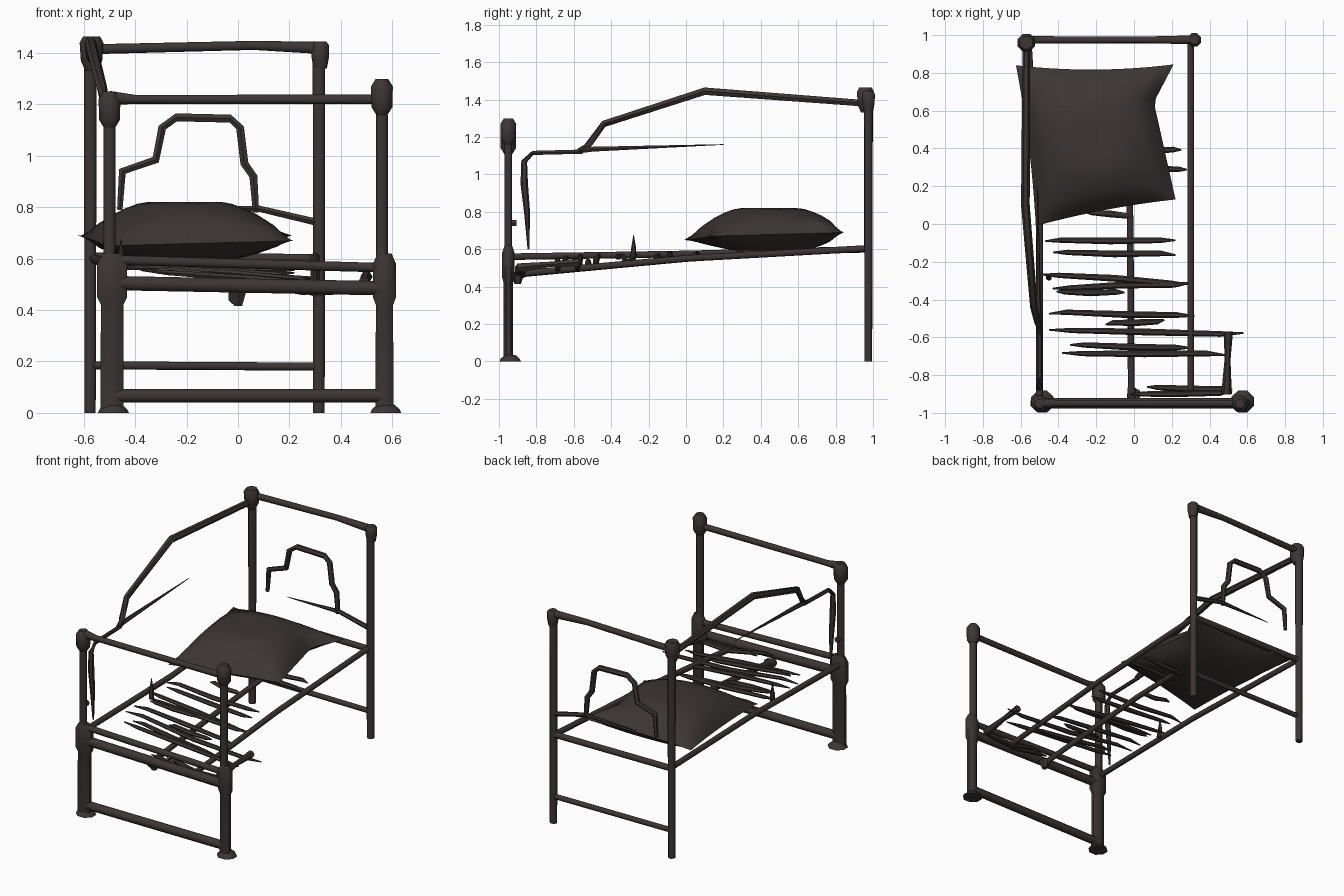
import bpy, bmesh, math, random
from mathutils import Vector

random.seed(4)
old = bpy.data.objects.get("Cube")
if old:
    bpy.data.objects.remove(old, do_unlink=True)

COLOUR = (0.045, 0.036, 0.035, 1)
iron = bpy.data.materials.new("dark_iron")
iron.use_nodes = True
iron.diffuse_color = COLOUR
bsdf = next(n for n in iron.node_tree.nodes if n.type == 'BSDF_PRINCIPLED')
bsdf.inputs["Base Color"].default_value = COLOUR


def finish(name, bm, angle=50):
    bmesh.ops.recalc_face_normals(bm, faces=bm.faces)
    mesh = bpy.data.meshes.new(name)
    bm.to_mesh(mesh)
    bm.free()
    mesh.materials.append(iron)
    ob = bpy.data.objects.new(name, mesh)
    bpy.context.collection.objects.link(ob)
    bpy.context.view_layer.objects.active = ob
    bpy.ops.object.select_all(action='DESELECT')
    ob.select_set(True)
    bpy.ops.object.shade_smooth_by_angle(angle=math.radians(angle))
    return ob


def tube(name, pts, radii, sides=8, wide=1.0):
    """Capped tube along a path; one radius, or one for each point."""
    pts = [Vector(p) for p in pts]
    if not isinstance(radii, (list, tuple)):
        radii = [radii] * len(pts)
    bm = bmesh.new()
    rings = []
    for i, (p, r) in enumerate(zip(pts, radii)):
        t = (pts[min(i + 1, len(pts) - 1)] - pts[max(i - 1, 0)]).normalized()
        ref = Vector((0, 1, 0)) if abs(t.y) < 0.8 else Vector((1, 0, 0))
        a = t.cross(ref).normalized()
        b = t.cross(a).normalized()
        angles = [2 * math.pi * (k + 0.5) / sides for k in range(sides)]
        rings.append([bm.verts.new(p + a * r * wide * math.cos(g) + b * r * math.sin(g))
                      for g in angles])
    for r0, r1 in zip(rings, rings[1:]):
        for k in range(sides):
            j = (k + 1) % sides
            bm.faces.new((r0[k], r0[j], r1[j], r1[k]))
    bm.faces.new(rings[0])
    bm.faces.new(rings[-1])
    return finish(name, bm)


def upright(name, x, y, profile, wide=1.0):
    """Post from (height, radius) pairs."""
    tube(name, [(x, y, z) for z, r in profile], [r for z, r in profile], 8, wide)


def lerp(a, b, t):
    return a + (b - a) * t


# Foot end: posts with flanged feet, collars and finials
FY, HY = -0.95, 0.975
for name, x, top, wide, lower in (("right", -0.5, 1.25, 1.15, 1.75),
                                  ("left", 0.56, 1.30, 1.15, 1.35)):
    upright("foot_post_upper_" + name, x, FY,
            [(0.55, 0.022), (top - 0.14, 0.022)], wide)
    upright("foot_finial_" + name, x, FY,
            [(top - 0.14, 0.024), (top - 0.11, 0.044), (top - 0.03, 0.046), (top, 0.026)])
    upright("foot_post_lower_" + name, x + 0.01, FY,
            [(0, 0.028), (0.42, 0.027), (0.45, 0.036), (0.58, 0.036), (0.62, 0.022)], lower)
    upright("foot_flange_" + name, x + 0.015, FY + 0.01,
            [(0, 0.062), (0.015, 0.055), (0.035, 0.03)], 1.05)

tube("foot_top_rail", [(-0.5, FY, 1.225), (-0.4, FY, 1.22), (0.56, FY, 1.22)],
     [0.03, 0.019, 0.02])
tube("foot_middle_rail", [(-0.48, FY, 0.505), (0.56, FY, 0.485)], 0.03)
tube("foot_upper_middle_rail", [(-0.48, FY, 0.595), (0.56, FY, 0.565)], 0.02)
tube("foot_bottom_rail", [(-0.48, FY, 0.067), (0.56, FY, 0.067)], 0.028)

# Head end
upright("head_post_right", -0.575, HY, [(0, 0.022), (1.38, 0.026)], 1.05)
upright("head_finial_right", -0.57, HY - 0.015,
        [(1.33, 0.026), (1.37, 0.045), (1.44, 0.05), (1.465, 0.036)])
upright("head_post_left", 0.315, HY, [(0, 0.022), (1.40, 0.024)], 1.1)
upright("head_finial_left", 0.32, HY, [(1.34, 0.028), (1.38, 0.036), (1.43, 0.038), (1.445, 0.025)])
tube("head_top_rail", [(-0.57, HY, 1.415), (0.06, HY, 1.43), (0.33, HY, 1.42)],
     [0.021, 0.019, 0.026])
tube("head_middle_rail", [(-0.57, HY, 0.605), (0.31, HY, 0.6)], 0.02)
tube("head_bottom_rail", [(-0.57, HY, 0.185), (0.31, HY, 0.18)], 0.017)

# Bent bars between the head posts
arch = [(-0.46, 0.79), (-0.45, 0.94), (-0.32, 0.985), (-0.295, 1.11), (-0.24, 1.15),
        (-0.03, 1.145), (0.008, 1.11), (0.025, 0.97), (0.06, 0.92), (0.07, 0.78)]
tube("head_bent_bar", [(x, HY, z) for x, z in arch], [0.012] + [0.018] * 8 + [0.014], 6)
tube("head_broken_bar", [(-0.31, HY, 0.79), (0.08, HY, 0.795), (0.315, HY, 0.74)],
     [0.002, 0.014, 0.016], 6)

# Broken and bent upper side bar
tube("upper_side_bar",
     [(-0.57, 0.96, 1.38), (-0.575, 0.1, 1.445), (-0.53, -0.44, 1.27),
      (-0.51, -0.52, 1.16), (-0.5, -0.57, 1.125)],
     [0.02, 0.023, 0.02, 0.018, 0.018], 6)
tube("upper_side_splinter", [(-0.51, 0.2, 1.16), (-0.505, -0.5, 1.135), (-0.5, -0.6, 1.12)],
     [0.002, 0.015, 0.012], 6)
tube("drooping_bar",
     [(-0.5, -0.55, 1.122), (-0.5, -0.82, 1.115), (-0.5, -0.865, 1.07),
      (-0.5, -0.865, 0.95), (-0.5, -0.85, 0.8), (-0.5, -0.842, 0.6)],
     [0.013, 0.013, 0.016, 0.02, 0.016, 0.005], 6)
tube("post_stub", [(-0.5, -0.95, 0.74), (-0.5, -0.905, 0.74)], 0.018, 6)


# Bed frame rails
def right_z(y):
    return 0.56 + 0.02 * (y + 0.95)


def left_z(y):
    return 0.465 + 0.09 * (y + 0.95) - 0.02 * max(0, y)


tube("side_rail_right", [(-0.5, FY, right_z(FY)), (-0.5, 0, 0.575), (-0.56, HY, 0.6)], 0.019)
tube("side_rail_left", [(0.3, -0.88, 0.47), (0.3, 0, left_z(0)), (0.3, HY, 0.605)], 0.019)
tube("centre_rail", [(-0.01, -0.92, 0.45), (-0.015, -0.86, 0.47), (-0.02, 0, 0.55), (-0.03, 0.35, 0.57)],
     [0.03, 0.019, 0.019, 0.017])
tube("centre_rail_end", [(0, -0.9, 0.47), (0, -0.9, 0.415)], [0.036, 0.018], 6)

# Broken slats: (start x, end x, start y, end y)
slats = [(-0.1, 0.25, 0.39, 0.39), (-0.1, 0.28, 0.30, 0.285), (-0.25, -0.01, 0.06, 0.04),
         (-0.47, 0.22, -0.09, -0.09), (-0.43, 0.22, -0.15, -0.16),
         (-0.49, 0.29, -0.265, -0.32), (-0.43, 0.3, -0.34, -0.315), (-0.41, -0.05, -0.355, -0.365),
         (-0.45, 0.32, -0.47, -0.485), (-0.45, 0.58, -0.56, -0.58), (-0.15, 0.16, -0.53, -0.51),
         (-0.34, 0.3, -0.635, -0.66), (-0.38, 0.49, -0.68, -0.69),
         (0.07, 0.52, -0.86, -0.88), (-0.02, 0.52, -0.905, -0.89)]
for i, (x0, x1, y0, y1) in enumerate(slats):
    path = []
    for t in (0, 0.12, 0.5, 0.88, 1):
        x, y = lerp(x0, x1, t), lerp(y0, y1, t)
        s = min(1, (x + 0.5) / 0.8)
        path.append((x, y + random.uniform(-0.005, 0.005),
                     lerp(right_z(y), left_z(y), s) + random.uniform(-0.006, 0.012)))
    tube("slat_%d" % (i + 1), path, [0.004, 0.014, 0.018, 0.015, 0.004], 6, 0.8)
tube("slat_splinter", [(-0.45, -0.285, 0.54), (-0.455, -0.28, 0.6), (-0.455, -0.28, 0.675)],
     [0.016, 0.014, 0.002], 6)
tube("loose_bracket", [(0.5, -0.57, 0.53), (0.495, -0.72, 0.52), (0.49, -0.9, 0.5)],
     [0.024, 0.016, 0.028], 6)


# Pillow: two puffed sheets sharing a dented outline
def outline(s, t):
    dent = lerp(0.22, 0.105, t / 0.72) if t < 0.72 else lerp(0.105, 0.21, (t - 0.72) / 0.28)
    bow = 4 * s * (1 - s)
    x = lerp(lerp(-0.52, -0.625, t) + 0.015 * 4 * t * (1 - t), dent, s)
    y = lerp(lerp(-0.01, 0.13, s) + 0.015 * bow, lerp(0.84, 0.845, s) - 0.025 * bow, t)
    return x, y


N = 16
bm = bmesh.new()
for side, depth in ((1, 0.145), (-1, 0.1)):
    grid = []
    for i in range(N + 1):
        row = []
        for j in range(N + 1):
            s, t = i / N, j / N
            x, y = outline(s, t)
            puff = min(1, 1.15 * (16 * s * (1 - s) * t * (1 - t)) ** 0.6)
            seam = lerp(0.65, 0.69, t) + 0.02 * s * (1 - t)
            seam = lerp(seam, 0.685, puff)
            row.append(bm.verts.new((x, y, seam + side * depth * puff * 0.93)))
        grid.append(row)
    for i in range(N):
        for j in range(N):
            bm.faces.new((grid[i][j], grid[i + 1][j], grid[i + 1][j + 1], grid[i][j + 1]))
bmesh.ops.remove_doubles(bm, verts=bm.verts, dist=0.0005)
finish("pillow", bm, 60)
